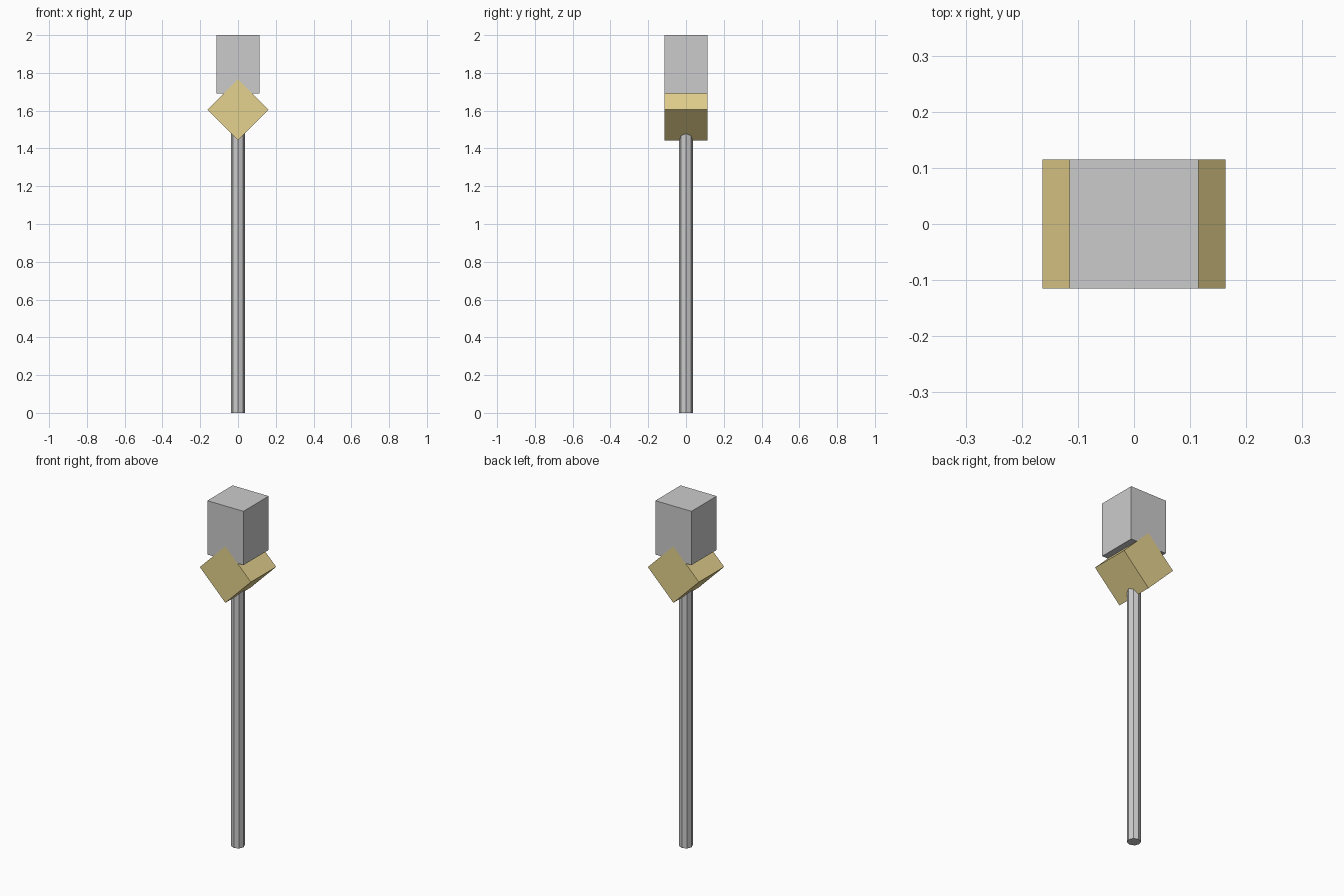
import bpy, math

if "Cube" in bpy.data.objects:
    bpy.data.objects.remove(bpy.data.objects["Cube"])


def box(name, size, z, tilt=0.0):
    bpy.ops.mesh.primitive_cube_add(size=1, location=(0, 0, z), rotation=(0, tilt, 0))
    ob = bpy.context.object
    ob.name = name
    ob.scale = size
    return ob


# Slim eight-sided pole, ending just inside the diamond block
POLE_TOP = 1.49
bpy.ops.mesh.primitive_cylinder_add(vertices=8, radius=0.036, depth=POLE_TOP,
                                    location=(0, 0, POLE_TOP / 2))
bpy.context.object.name = "pole"

# Gold cube turned on its edge
gold = bpy.data.materials.new("gold")
gold.diffuse_color = (0.78, 0.64, 0.27, 1)
gold.use_nodes = True
gold.node_tree.nodes["Principled BSDF"].inputs["Base Color"].default_value = gold.diffuse_color
diamond = box("diamond_block", (0.23, 0.23, 0.23), 1.605, math.radians(45))
diamond.data.materials.append(gold)

# Grey block on top
box("head_block", (0.23, 0.23, 0.31), 1.845)
